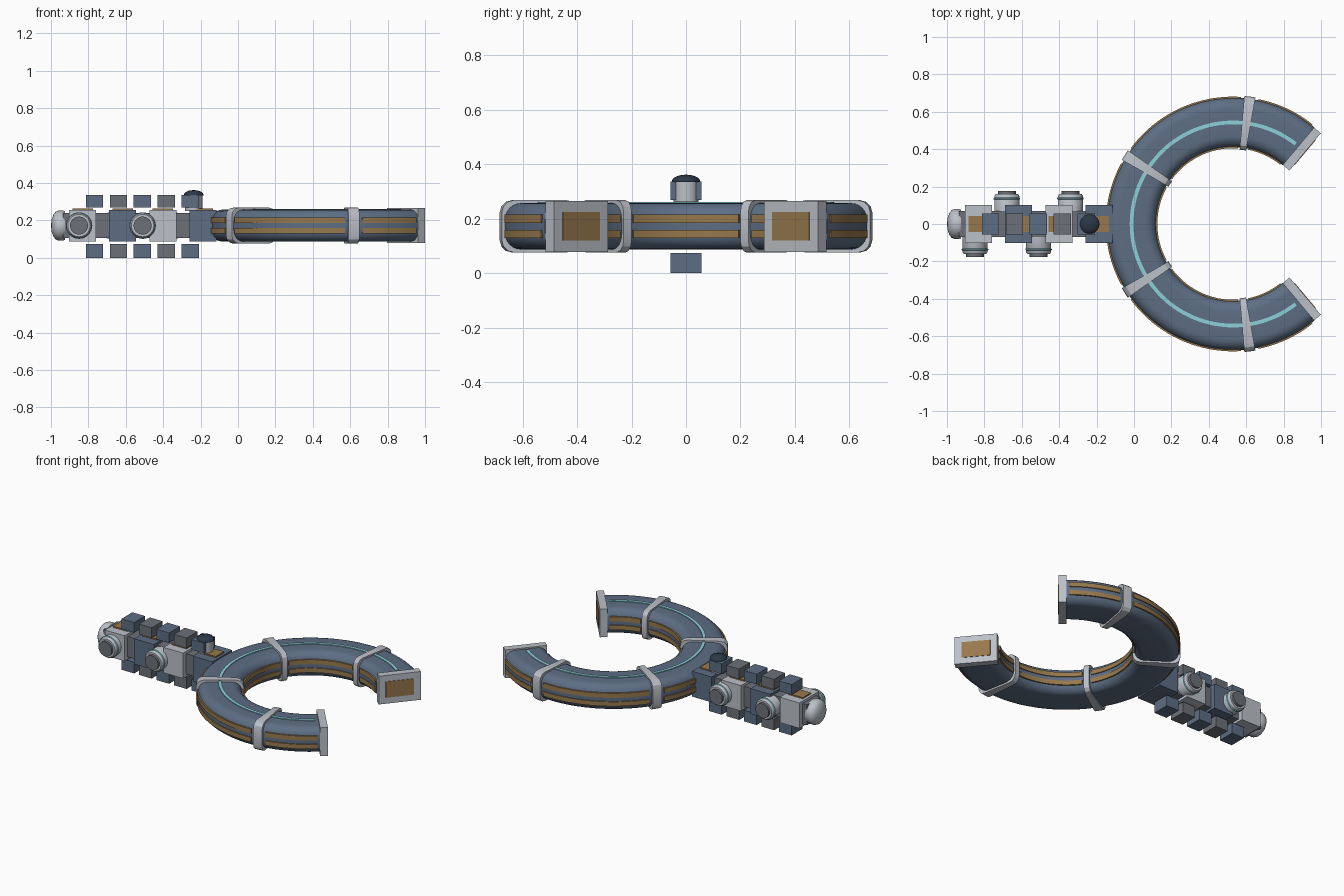
import bpy, bmesh, math
from mathutils import Matrix, Vector

if "Cube" in bpy.data.objects:
    bpy.data.objects.remove(bpy.data.objects["Cube"])

CX, R, ZC = 0.53, 0.543, 0.172      # ring centre, mid radius, mid height
A0, A1 = 50, 310                    # ring sweep in degrees


def mat(name, col):
    m = bpy.data.materials.new(name)
    m.diffuse_color = (*col, 1)
    m.use_nodes = True
    m.node_tree.nodes["Principled BSDF"].inputs["Base Color"].default_value = m.diffuse_color
    return m


BLUE = mat("blue_steel", (0.11, 0.155, 0.23))
SILVER = mat("silver", (0.50, 0.53, 0.58))
GREY = mat("dark_grey", (0.15, 0.165, 0.19))
BRASS = mat("brass", (0.31, 0.19, 0.075))
CYAN = mat("cyan", (0.27, 0.63, 0.70))
NAVY = mat("navy", (0.025, 0.04, 0.065))


def finish(name, bm, m, angle=None):
    bmesh.ops.recalc_face_normals(bm, faces=bm.faces)
    me = bpy.data.meshes.new(name)
    bm.to_mesh(me)
    bm.free()
    ob = bpy.data.objects.new(name, me)
    bpy.context.collection.objects.link(ob)
    me.materials.append(m)
    if angle:
        bpy.ops.object.select_all(action='DESELECT')
        ob.select_set(True)
        bpy.context.view_layer.objects.active = ob
        bpy.ops.object.shade_smooth_by_angle(angle=math.radians(angle))
    return ob


def box(name, loc, size, m, rot=0):
    bm = bmesh.new()
    mx = Matrix.Translation(loc) @ Matrix.Rotation(math.radians(rot), 4, 'Z') @ Matrix.Diagonal((*size, 1))
    bmesh.ops.create_cube(bm, size=1, matrix=mx)
    return finish(name, bm, m)


def rounded_rect(hw, hh, r, seg):
    pts = []
    for k, (sx, sy) in enumerate([(1, 1), (-1, 1), (-1, -1), (1, -1)]):
        for i in range(seg + 1):
            a = math.pi / 2 * (k + i / seg)
            pts.append((sx * (hw - r) + r * math.cos(a), sy * (hh - r) + r * math.sin(a)))
    return pts


def rect(u, v, w, h):
    return [(u + w / 2, v + h / 2), (u - w / 2, v + h / 2), (u - w / 2, v - h / 2), (u + w / 2, v - h / 2)]


def sweep(name, prof, a0, a1, n, m, angle=35):
    # closed profile (radial offset, height offset) swept around the ring centre
    bm = bmesh.new()
    rings = []
    for i in range(n + 1):
        a = math.radians(a0 + (a1 - a0) * i / n)
        rings.append([bm.verts.new((CX + (R + u) * math.cos(a), (R + u) * math.sin(a), ZC + v)) for u, v in prof])
    k = len(prof)
    for p, q in zip(rings, rings[1:]):
        for j in range(k):
            bm.faces.new((p[j], p[(j + 1) % k], q[(j + 1) % k], q[j]))
    bm.faces.new(rings[0])
    bm.faces.new(rings[-1])
    return finish(name, bm, m, angle)


def lathe(name, prof, loc, axis, m, n=32):
    # profile (radius, distance) turned about an axis
    bm = bmesh.new()
    rot = Vector((0, 0, 1)).rotation_difference(Vector(axis)).to_matrix().to_4x4()
    mx = Matrix.Translation(loc) @ rot
    vs = [bm.verts.new((r, 0, h)) for r, h in prof]
    es = [bm.edges.new(e) for e in zip(vs, vs[1:])]
    bmesh.ops.spin(bm, geom=vs + es, cent=(0, 0, 0), axis=(0, 0, 1), angle=2 * math.pi, steps=n)
    bmesh.ops.remove_doubles(bm, verts=bm.verts, dist=1e-5)
    bm.transform(mx)
    return finish(name, bm, m, 35)


# open ring and its clamp bands
sweep("ring_tube", rounded_rect(0.132, 0.085, 0.06, 6), A0, A1, 80, BLUE)
bands = [82.5, 147.5, 212.5, 277.5]
for i, a in enumerate(bands):
    sweep(f"ring_band_{i}", rounded_rect(0.144, 0.096, 0.045, 3), a - 2.5, a + 2.5, 2, SILVER, 25)

# glowing line on top and brass rails between the bands
sweep("top_light_line", rect(0, 0.085, 0.02, 0.01), A0 + 2, A1 - 2, 80, CYAN)
stops = [A0 - 2.5] + bands + [A1 + 2.5]
for i, (a, b) in enumerate(zip(stops, stops[1:])):
    for side, u in (("inner", -0.132), ("outer", 0.132)):
        for row, v in (("low", -0.028), ("high", 0.028)):
            sweep(f"rail_{side}_{row}_{i}", rect(u, v, 0.012, 0.03), a + 4, b - 4, 20, BRASS)

# end plates with brass contacts
for s, side in ((1, "left"), (-1, "right")):
    a = math.radians(A0)
    for nm, off, size, m in (("end_plate", 0.0235, (0.26, 0.047, 0.187), SILVER),
                             ("end_contact", 0.045, (0.176, 0.01, 0.106), BRASS)):
        x = CX + R * math.cos(a) + off * math.sin(a)
        y = R * math.sin(a) - off * math.cos(a)
        box(f"{nm}_{side}", (x, s * y, ZC), size, m, s * A0)

# handle core, blocks and top inlays
box("handle_core", (-0.52, 0, ZC), (0.83, 0.14, 0.135), GREY)
for i in range(4):
    x = -0.831 + 0.2145 * i
    box(f"handle_block_{i}", (x, 0, ZC), (0.144, 0.205, 0.168), BLUE if i % 2 else SILVER)
    box(f"handle_inlay_{i}", (x, 0, 0.257), (0.11, 0.086, 0.014), BRASS)

# rows of grip cubes above and below
for i in range(5):
    x = -0.767 + 0.128 * i
    m = GREY if i % 2 else BLUE
    box(f"grip_cube_top_{i}", (x, 0, 0.303), (0.093, 0.114, 0.067), m)
    box(f"grip_cube_bottom_{i}", (x, 0, 0.037), (0.093, 0.114, 0.074), m)

# side studs
for i in range(4):
    x, s = -0.85 + 0.17 * i, 1 if i % 2 else -1
    lathe(f"stud_body_{i}", [(0, 0.05), (0.067, 0.05), (0.067, 0.15), (0.06, 0.16), (0, 0.16)],
          (x, 0, ZC), (0, s, 0), SILVER)
    lathe(f"stud_ring_{i}", [(0.066, 0.13), (0.071, 0.133), (0.071, 0.139), (0.066, 0.142)],
          (x, 0, ZC), (0, s, 0), CYAN)
    lathe(f"stud_cap_{i}", [(0, 0.15), (0.048, 0.15), (0.048, 0.176), (0, 0.176)],
          (x, 0, ZC), (0, s, 0), GREY)

# pommel and thumb button
lathe("pommel", [(0, 0.925), (0.076, 0.925), (0.08, 0.935), (0.08, 0.96), (0.074, 0.975), (0.06, 0.986),
                 (0.035, 0.996), (0, 1.0)], (0, 0, ZC), (-1, 0, 0), SILVER)
lathe("button_base", [(0, 0.25), (0.046, 0.25), (0.046, 0.34), (0, 0.34)], (-0.237, 0, 0), (0, 0, 1), SILVER)
lathe("button_dome", [(0, 0.334), (0.052, 0.334), (0.051, 0.342), (0.044, 0.351), (0.025, 0.359), (0, 0.362)],
      (-0.237, 0, 0), (0, 0, 1), NAVY)
